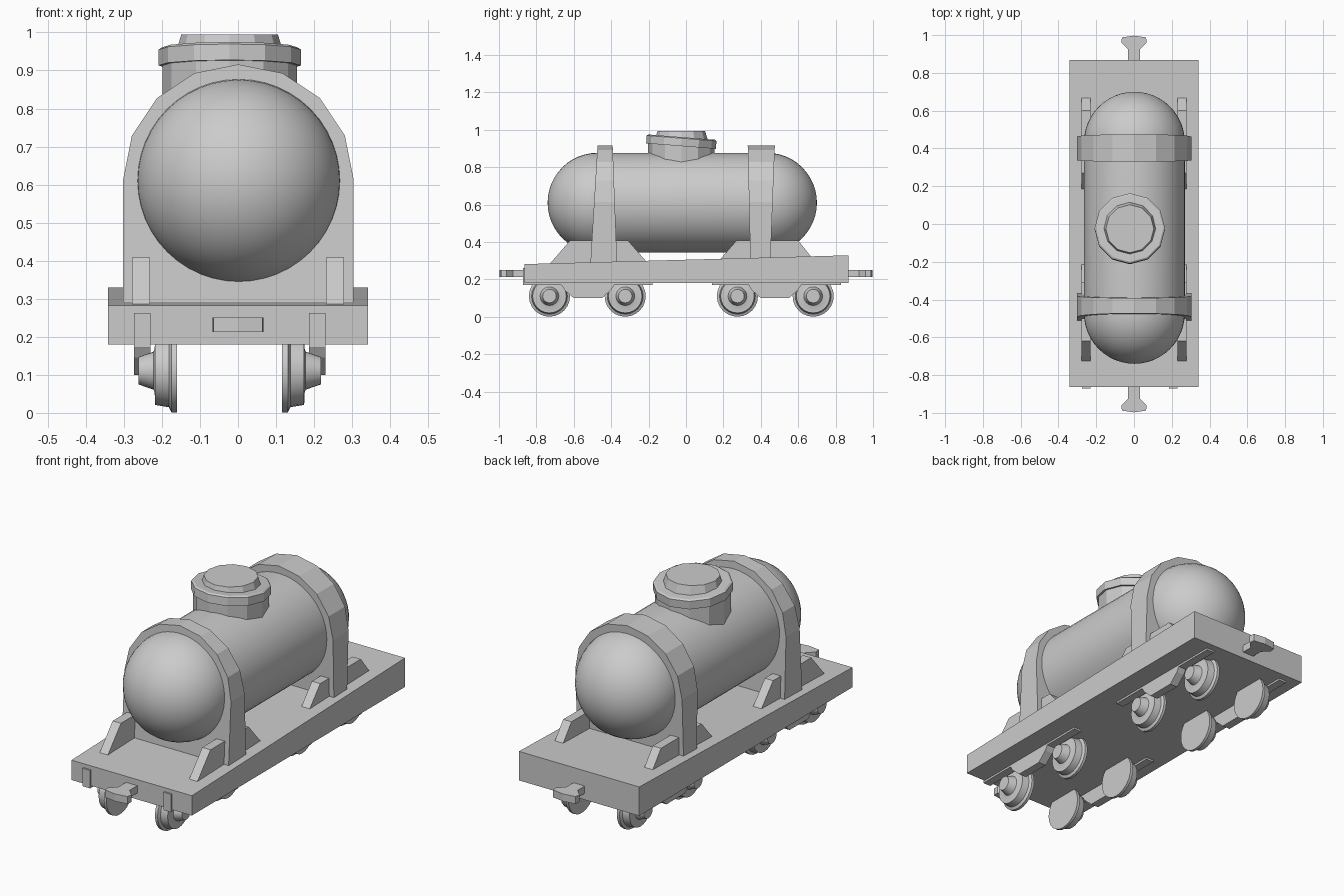
import bpy, bmesh
from math import sin, cos, pi, radians
from mathutils import Matrix, Vector

if "Cube" in bpy.data.objects:
    bpy.data.objects.remove(bpy.data.objects["Cube"])


def make(name, verts, faces):
    me = bpy.data.meshes.new(name)
    me.from_pydata([tuple(v) for v in verts], [], faces)
    bm = bmesh.new()
    bm.from_mesh(me)
    bmesh.ops.remove_doubles(bm, verts=bm.verts, dist=1e-5)
    bmesh.ops.recalc_face_normals(bm, faces=bm.faces)
    bm.to_mesh(me)
    bm.free()
    ob = bpy.data.objects.new(name, me)
    bpy.context.collection.objects.link(ob)
    return ob


def prism(name, pts, front, back):
    """Join two copies of a profile, each placed by a function."""
    n = len(pts)
    verts = [front(*p) for p in pts] + [back(*p) for p in pts]
    faces = [tuple(range(n)), tuple(range(n, 2 * n))]
    faces += [(i, (i + 1) % n, n + (i + 1) % n, n + i) for i in range(n)]
    return make(name, verts, faces)


def lathe(name, profile, sides, mat, smooth=None):
    """Spin (radius, height) pairs about local z, then place with mat."""
    verts = [mat @ Vector((r * cos(2 * pi * k / sides), r * sin(2 * pi * k / sides), h))
             for r, h in profile for k in range(sides)]
    faces = [(i * sides + k, i * sides + (k + 1) % sides,
              (i + 1) * sides + (k + 1) % sides, (i + 1) * sides + k)
             for i in range(len(profile) - 1) for k in range(sides)]
    m = len(profile) - 1
    if profile[0][0] > 1e-4:
        faces.append(tuple(range(sides)))
    if profile[m][0] > 1e-4:
        faces.append(tuple(range(m * sides, (m + 1) * sides)))
    ob = make(name, verts, faces)
    if smooth:
        bpy.context.view_layer.objects.active = ob
        bpy.ops.object.select_all(action='DESELECT')
        ob.select_set(True)
        bpy.ops.object.shade_smooth_by_angle(angle=radians(smooth))
    return ob


# Tank: capsule along y
R, Z, y0, y1 = 0.267, 0.61, -0.473, 0.433
caps = [i * pi / 24 for i in range(13)]
profile = [(R * sin(a), y0 - R * cos(a)) for a in caps]
profile += [(R * cos(a), y1 + R * sin(a)) for a in caps]
lathe("tank", profile, 48,
      Matrix.Translation((0.002, 0, Z)) @ Matrix.Rotation(-pi / 2, 4, 'X'), 30)

# Deck, slightly thicker towards the back
prism("deck", [(-0.863, 0.18), (0.868, 0.18), (0.868, 0.329), (-0.863, 0.282)],
      lambda y, z: (-0.342, y, z), lambda y, z: (0.342, y, z))

# Arched cradle plates, tapered in thickness
arch = [(0.303, 0.27)] + [(0.303 * cos(i * pi / 8), 0.613 + 0.303 * sin(i * pi / 8))
                          for i in range(9)] + [(-0.303, 0.27)]


def cradle(name, bottom, top):
    def side(i):
        def place(x, z):
            t = (z - 0.27) / 0.646
            return (x + 0.001, bottom[i] + (top[i] - bottom[i]) * t, z)
        return place
    prism(name, arch, side(0), side(1))


cradle("front_cradle", (-0.512, -0.368), (-0.473, -0.392))
cradle("back_cradle", (0.345, 0.45), (0.33, 0.475))

# Gusset blocks through the cradle feet
for end, pts in (("front", [(-0.74, 0.27), (-0.62, 0.408), (-0.31, 0.408), (-0.19, 0.27)]),
                 ("back", [(0.15, 0.27), (0.27, 0.408), (0.60, 0.408), (0.71, 0.27)])):
    for s in (-1, 1):
        prism(end + "_gusset", pts, lambda y, z: (s * 0.231, y, z),
              lambda y, z: (s * 0.278, y, z))

# Hatch: neck, tilted lid rim and cap, all low-poly
centre = Matrix.Translation((-0.022, -0.025, 0))
lathe("hatch_neck", [(0.177, 0.74), (0.177, 0.93)], 12, centre)
lathe("hatch_rim", [(0.187, -0.022), (0.187, 0.02), (0.178, 0.026)], 12,
      centre @ Matrix.Translation((0, 0, 0.935)) @ Matrix.Rotation(radians(-4.5), 4, 'X'))
lathe("hatch_cap", [(0.146, 0.93), (0.127, 0.995)], 12, centre)

# Couplers
outline = [(-0.032, 0.84), (-0.032, 0.925), (-0.067, 0.96), (-0.064, 0.988), (0, 0.997),
           (0.064, 0.988), (0.067, 0.96), (0.032, 0.925), (0.032, 0.84)]
for name, s in (("front_coupler", -1), ("back_coupler", 1)):
    prism(name, outline, lambda x, y: (x, s * y, 0.213), lambda x, y: (x, s * y, 0.251))

# Running gear: flanged wheels and side frames, offset slightly to the left
cx = -0.022
wheel = [(0.11, 0.138), (0.11, 0.153), (0.096, 0.16), (0.09, 0.196), (0.058, 0.197),
         (0.05, 0.2), (0.036, 0.24)]
for s in (-1, 1):
    for y in (-0.73, -0.325, 0.275, 0.68):
        lathe("wheel", wheel, 24, Matrix.Translation((cx, y, 0.111))
              @ Matrix.Rotation(s * pi / 2, 4, 'Y'), 30)
    for c, ends in ((-0.525, (-0.872, -0.18)), (0.475, (0.14, 0.83))):
        frame = [(ends[0], 0.262), (ends[0], 0.17), (c - 0.14, 0.17), (c - 0.125, 0.145),
                 (c - 0.075, 0.1), (c + 0.075, 0.1), (c + 0.125, 0.145), (c + 0.14, 0.17),
                 (ends[1], 0.17), (ends[1], 0.262)]
        prism("bogie_frame", frame, lambda y, z: (cx + s * 0.208, y, z),
              lambda y, z: (cx + s * 0.252, y, z))
